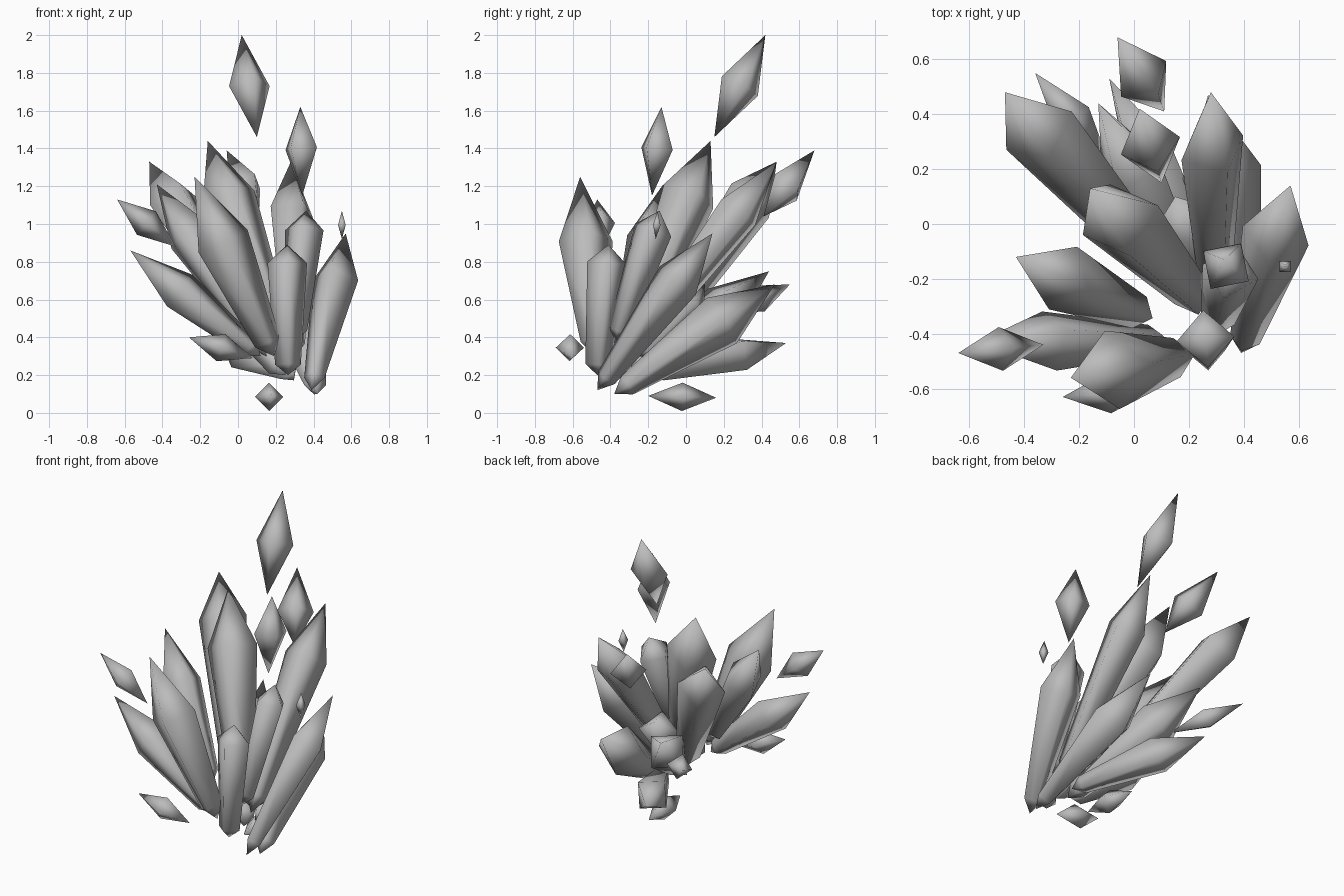
import bpy
import bmesh
from math import cos, sin, radians
from mathutils import Vector

default_cube = bpy.data.objects.get("Cube")
if default_cube:
    bpy.data.objects.remove(default_cube, do_unlink=True)

# Single stone colour
stone = bpy.data.materials.new("crystal_grey")
stone.use_nodes = True
grey = (0.5, 0.5, 0.5, 1)
stone.diffuse_color = grey
stone.node_tree.nodes["Principled BSDF"].inputs["Base Color"].default_value = grey

SIDES = 4


def spindle(name, base, tip, rings, twist):
    """Pointed four-sided solid; rings are (fraction along the axis, radius)."""
    base, tip = Vector(base), Vector(tip)
    axis = (tip - base).normalized()
    across = axis.cross(Vector((0, 0, 1))).normalized()
    over = across.cross(axis)
    bm = bmesh.new()
    loops = []
    for fraction, radius in rings:
        centre = base.lerp(tip, fraction)
        loop = []
        for k in range(SIDES):
            angle = radians(twist + k * 360 / SIDES)
            offset = across * cos(angle) + over * sin(angle)
            loop.append(bm.verts.new(centre + offset * radius))
        loops.append(loop)
    low, high = bm.verts.new(base), bm.verts.new(tip)
    for k in range(SIDES):
        n = (k + 1) % SIDES
        bm.faces.new((low, loops[0][n], loops[0][k]))
        bm.faces.new((high, loops[-1][k], loops[-1][n]))
        for lower, upper in zip(loops, loops[1:]):
            bm.faces.new((lower[k], lower[n], upper[n], upper[k]))
    bmesh.ops.recalc_face_normals(bm, faces=bm.faces)
    mesh = bpy.data.meshes.new(name)
    bm.to_mesh(mesh)
    bm.free()
    mesh.materials.append(stone)
    for face in mesh.polygons:
        face.use_smooth = True
    obj = bpy.data.objects.new(name, mesh)
    bpy.context.collection.objects.link(obj)
    return obj


def crystal(name, base, tip, radius, shoulder=0.7, foot=0.5, twist=0):
    """Long crystal that widens from a narrow foot to a shoulder."""
    return spindle(name, base, tip, [(0.08, radius * foot), (shoulder, radius)], twist)


def shard(name, base, tip, radius, middle=0.5, twist=0):
    """Short floating crystal, widest at its middle."""
    return spindle(name, base, tip, [(middle, radius)], twist)


# Tall crystals of the cluster
crystal("front_right_crystal", (0.19, -0.48, 0.3), (-0.23, -0.56, 1.25), 0.145, 0.64)
crystal("centre_crystal", (0.25, -0.3, 0.35), (-0.16, 0.13, 1.44), 0.15, 0.73, twist=25)
crystal("back_right_crystal", (0.15, -0.22, 0.3), (-0.47, 0.48, 1.33), 0.14, 0.8, twist=15)
crystal("back_left_crystal", (0.3, -0.3, 0.3), (0.28, 0.48, 1.33), 0.125, 0.74, twist=-25)
crystal("right_crystal", (0.06, -0.34, 0.44), (-0.43, -0.12, 1.21), 0.125, 0.65)
crystal("left_crystal", (0.39, -0.47, 0.12), (0.57, 0.14, 0.95), 0.125, 0.7, 0.45)

# Short upright crystals
crystal("front_post_crystal", (0.265, -0.47, 0.2), (0.26, -0.41, 0.89), 0.105, 0.86, 0.65)
crystal("middle_post_crystal", (0.3, -0.37, 0.38), (0.36, -0.14, 1.07), 0.105, 0.85, 0.6)
crystal("inner_crystal", (0.28, -0.25, 0.3), (0.15, 0.1, 0.68), 0.12, 0.75)

# Low leaning crystals
crystal("low_right_crystal", (0.12, -0.42, 0.3), (-0.57, -0.43, 0.86), 0.115, 0.62, twist=-20)
crystal("low_left_crystal", (0.42, -0.38, 0.1), (0.27, 0.47, 0.68), 0.145, 0.67, 0.4)
crystal("low_back_crystal", (0.25, -0.3, 0.2), (-0.13, 0.44, 0.75), 0.13, 0.68, twist=40)
crystal("lowest_back_crystal", (0.3, -0.2, 0.2), (-0.09, 0.53, 0.37), 0.11, 0.65, twist=40)

# Floating shards
shard("top_shard", (0.1, 0.15, 1.46), (0.02, 0.42, 2), 0.112)
shard("left_shard", (0.34, -0.18, 1.15), (0.33, -0.13, 1.62), 0.1, 0.53, 45)
shard("back_shard", (0.11, 0.41, 1.04), (-0.06, 0.68, 1.39), 0.105, 0.44, -8)
shard("tiny_shard", (0.55, -0.16, 0.92), (0.55, -0.15, 1.07), 0.028, 0.5, 45)
shard("bottom_shard", (0.18, -0.2, 0.09), (0.15, 0.16, 0.08), 0.075)
shard("low_front_shard", (0.08, -0.6, 0.29), (-0.26, -0.63, 0.4), 0.075)
shard("right_shard", (-0.33, -0.44, 0.88), (-0.64, -0.47, 1.13), 0.08)
shard("low_back_shard", (-0.09, 0.22, 0.53), (-0.36, 0.55, 0.68), 0.075, 0.5, 15)
